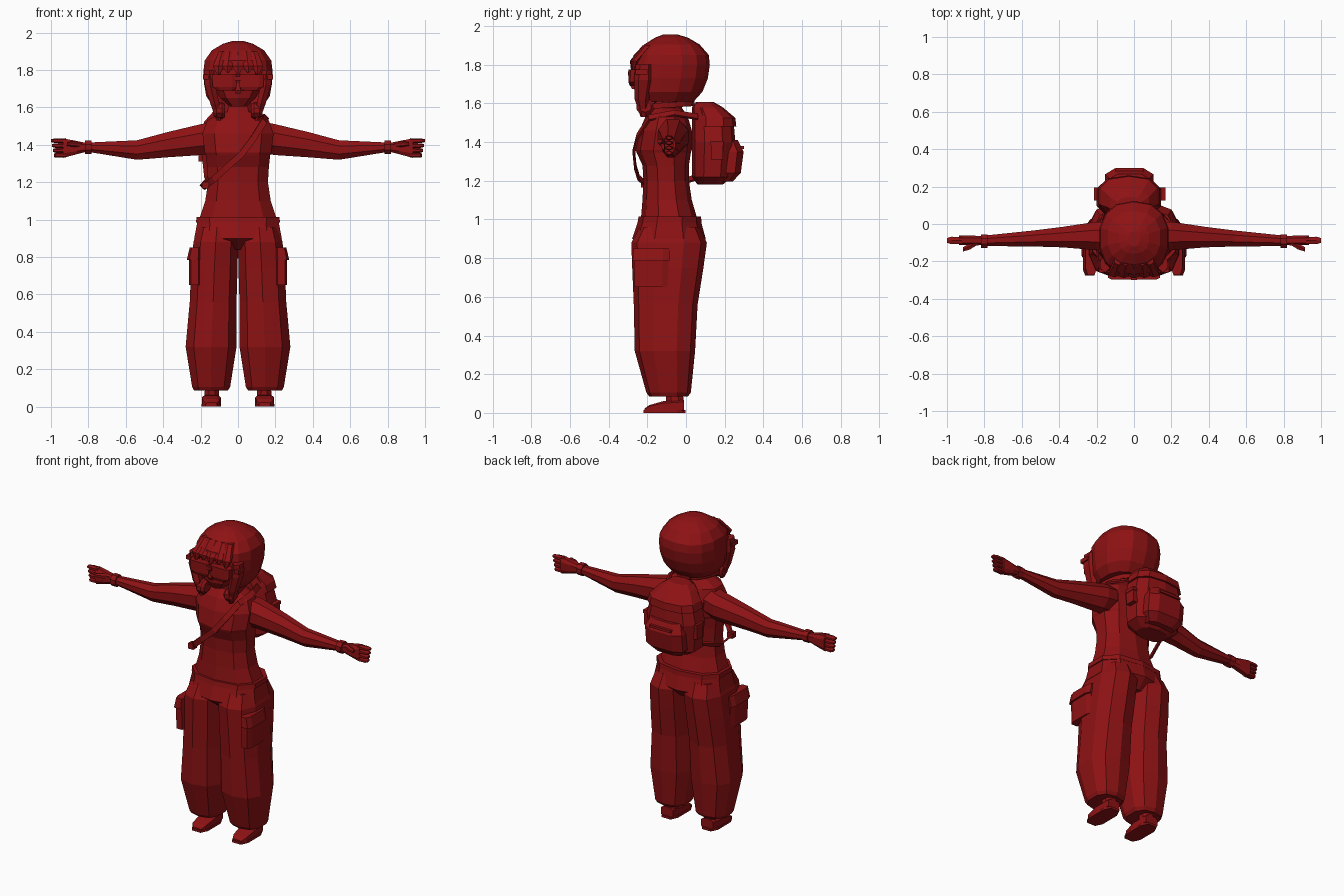
import bpy, bmesh, math
from mathutils import Vector

red = bpy.data.materials.new("dark_red")
red.diffuse_color = (0.27, 0.006, 0.007, 1)


def finish(name, bm, mirror=False, thick=0):
    bmesh.ops.recalc_face_normals(bm, faces=bm.faces)
    me = bpy.data.meshes.new(name)
    bm.to_mesh(me)
    bm.free()
    me.materials.append(red)
    ob = bpy.data.objects.new(name, me)
    bpy.context.collection.objects.link(ob)
    if thick:
        s = ob.modifiers.new("thickness", 'SOLIDIFY')
        s.thickness = thick
        s.offset = 0
    if mirror:
        ob.modifiers.new("mirror", 'MIRROR')
    return ob


def loft(name, rings, n=8, p=1.0, axis='z', mirror=False, cut=None):
    """Skin rings (t, a0, a1, b0, b1): position on the axis, then bounds on the other two."""
    bm = bmesh.new()
    ang = [2 * math.pi * (i + .5) / n for i in range(n)]
    f = lambda v: math.copysign(abs(v) ** p, v) if abs(v) > 1e-6 else 0
    us, vs = [f(math.cos(a)) for a in ang], [f(math.sin(a)) for a in ang]
    mu, mv = max(map(abs, us)), max(map(abs, vs))
    loops = []
    for t, a0, a1, b0, b1 in rings:
        loop = []
        for u, v in zip(us, vs):
            a = (a0 + a1) / 2 + (a1 - a0) / 2 * u / mu
            b = (b0 + b1) / 2 + (b1 - b0) / 2 * v / mv
            co = {'z': (a, b, t), 'x': (t, a, b), 'y': (a, t, b)}[axis]
            loop.append(bm.verts.new(co))
        loops.append(loop)
    for l0, l1 in zip(loops, loops[1:]):
        for i in range(n):
            j = (i + 1) % n
            bm.faces.new((l0[i], l0[j], l1[j], l1[i]))
    bm.faces.new(loops[0])
    bm.faces.new(loops[-1])
    if cut:
        bmesh.ops.delete(bm, geom=[g for g in bm.faces if cut(g.calc_center_median())], context='FACES')
    return finish(name, bm, mirror)


def sym(rings):
    """Rings (z, half width, y0, y1) centred on x = 0."""
    return [(z, -w, w, a, b) for z, w, a, b in rings]


def ribbon(name, points, side, thick=.012):
    bm = bmesh.new()
    s = Vector(side)
    rows = [(bm.verts.new(Vector(q) - s), bm.verts.new(Vector(q) + s)) for q in points]
    for (a, b), (c, d) in zip(rows, rows[1:]):
        bm.faces.new((a, b, d, c))
    return finish(name, bm, thick=thick)


def box(name, x0, x1, y0, y1, z0, z1, mirror=False):
    return loft(name, [(z0, x0, x1, y0, y1), (z1, x0, x1, y0, y1)], n=4, mirror=mirror)


# Torso with neck
loft("torso", sym([(.98, .215, -.235, .065), (1.1, .175, -.225, .03), (1.2, .16, -.22, .015),
                   (1.28, .165, -.225, .015), (1.345, .172, -.255, .025), (1.36, .178, -.26, .03),
                   (1.46, .19, -.24, .03), (1.53, .165, -.21, .01), (1.575, .085, -.175, -.02),
                   (1.66, .06, -.15, -.03)]), n=10, p=.85)

# Trousers
loft("trouser_leg", [(.085, .055, .235, -.19, .01), (.105, .042, .245, -.205, .025),
                     (.32, .008, .28, -.265, .047), (.56, .008, .258, -.27, .06),
                     (.75, .002, .25, -.278, .09), (.88, 0, .238, -.283, .108),
                     (.96, .01, .215, -.24, .07)], n=10, p=.8, mirror=True)
loft("trouser_hips", sym([(.84, .12, -.2, .04), (.9, .234, -.278, .102), (1.0, .215, -.245, .075)]), n=10, p=.8)
loft("waistband", sym([(.985, .224, -.25, .08), (1.015, .222, -.245, .078)]), n=10, p=.8)
loft("cargo_pocket", [(.65, .2, .262, -.265, -.09), (.8, .2, .262, -.27, -.09), (.82, .2, .25, -.26, -.1)],
     p=.5, mirror=True)
loft("pocket_flap", [(.785, .2, .274, -.276, -.085), (.85, .2, .258, -.272, -.085)], p=.5, mirror=True)

# Feet
loft("ankle", [(.04, .1, .18, -.1, -.01), (.14, .105, .175, -.11, -.02)], mirror=True)
loft("shoe", [(-.215, .115, .17, .004, .022), (-.19, .1, .188, .004, .04), (-.12, .092, .193, .004, .06),
              (-.01, .1, .185, .004, .068)], p=.5, axis='y', mirror=True)
loft("shoe_sole", [(0, .09, .195, -.22, -.002), (.014, .09, .195, -.22, -.002)], p=.6, mirror=True)

# Arms and hands
loft("arm", [(.1, -.17, 0, 1.36, 1.53), (.2, -.14, .012, 1.345, 1.51), (.38, -.125, -.015, 1.333, 1.467),
             (.54, -.12, -.035, 1.32, 1.424), (.8, -.118, -.062, 1.362, 1.412)], axis='x', mirror=True)
loft("bracelet", [(.782, -.128, -.055, 1.352, 1.422), (.818, -.128, -.055, 1.352, 1.422)],
     axis='x', mirror=True)
loft("palm", [(.8, -.112, -.066, 1.365, 1.408), (.86, -.115, -.062, 1.35, 1.42),
              (.935, -.112, -.062, 1.33, 1.434)], p=.7, axis='x', mirror=True)
for i in range(4):
    z = 1.331 + i * .026
    loft("finger", [(.92, -.108, -.07, z, z + .026), (.975, -.108, -.068, z, z + .025),
                    (.985 + .005 * min(i, 3), -.1, -.075, z + .005, z + .021)],
         n=6, axis='x', mirror=True)
loft("thumb", [(.835, -.11, -.08, 1.385, 1.415), (.875, -.135, -.1, 1.388, 1.418),
               (.915, -.148, -.125, 1.395, 1.415)], n=6, axis='x', mirror=True)

# Head
loft("face", sym([(1.605, .045, -.24, -.1), (1.65, .095, -.265, -.02), (1.72, .135, -.27, 0),
                  (1.8, .15, -.265, .02), (1.88, .12, -.23, .02)]), n=10, p=.85)
loft("nose", sym([(1.675, .012, -.28, -.25), (1.69, .014, -.287, -.25), (1.73, .006, -.272, -.25)]), n=4)
loft("hair", sym([(1.61, .135, -.235, .04), (1.66, .17, -.265, .085), (1.73, .182, -.275, .113),
                  (1.8, .184, -.278, .123), (1.85, .178, -.27, .118), (1.905, .14, -.215, .07),
                  (1.94, .08, -.16, .01), (1.955, .03, -.12, -.04)]), n=14, p=.85,
     cut=lambda c: c.z < 1.8 and c.y < -.18 and abs(c.x) < .12 and c.z > 1.615)
for i, x in enumerate((-.105, -.055, 0, .055, .105)):
    tip = 1.775 + .012 * (i % 2)
    y = .5 * x * x
    loft("fringe_lock", [(tip, x - .006, x + .006, y - .285, y - .27), (1.82, x - .03, x + .03, y - .29, y - .25),
                         (1.9, x * .8 - .02, x * .8 + .02, y - .225, y - .18)], n=6)
loft("side_lock", [(1.53, .092, .115, -.235, -.2), (1.62, .1, .148, -.265, -.19),
                   (1.72, .12, .178, -.27, -.17), (1.8, .13, .178, -.26, -.17)], n=6, mirror=True)

# Glasses
loft("glasses_lens", [(1.69, .02, .11, -.29, -.255), (1.71, .008, .135, -.298, -.245),
                      (1.775, .004, .14, -.298, -.24)], p=.5, mirror=True)
box("glasses_bridge", -.02, .02, -.3, -.27, 1.745, 1.765)
box("glasses_arm", .13, .187, -.26, -.2, 1.75, 1.775, mirror=True)

# Headphones around the neck
loft("headphone_cup", [(.07, -.245, -.175, 1.55, 1.615), (.085, -.256, -.164, 1.538, 1.628),
                       (.115, -.256, -.164, 1.538, 1.628), (.13, -.24, -.18, 1.555, 1.61)],
     n=10, axis='x', mirror=True)
arc = [math.pi * i / 10 for i in range(11)]
ribbon("headphone_band", [(.115 * math.cos(a), -.19 + .22 * math.sin(a), 1.585 + .015 * math.sin(a)) for a in arc],
       (0, 0, .014), .014)

# Backpack
loft("backpack_body", [(1.18, -.12, .07, .06, .19), (1.22, -.18, .13, .03, .24), (1.4, -.2, .145, .03, .255),
                       (1.52, -.17, .115, .03, .245), (1.575, -.13, .08, .03, .18), (1.6, -.1, .04, .04, .14)],
     n=10, p=.75)
loft("backpack_lid", [(1.48, -.192, .137, .04, .26), (1.525, -.18, .125, .04, .255),
                      (1.58, -.13, .08, .04, .19), (1.606, -.09, .04, .05, .145)], n=10, p=.75)
loft("backpack_pocket", [(1.195, -.12, .07, .14, .24), (1.24, -.155, .105, .14, .283),
                         (1.35, -.155, .105, .14, .298), (1.41, -.13, .08, .14, .268)], p=.6)
box("pocket_zip_flap", -.1, .05, .24, .3, 1.365, 1.38)
for x in (-.21, .125):
    box("backpack_side_pouch", x, x + .04, .13, .19, 1.31, 1.4)
    box("backpack_side_pouch_lid", x - .004, x + .044, .126, .194, 1.385, 1.405)
box("backpack_handle", -.055, .005, .03, .045, 1.59, 1.615)

# Carrying strap
ribbon("chest_strap", [(.1, .06, 1.53), (.15, -.06, 1.55), (.14, -.19, 1.525), (.08, -.25, 1.43),
                       (.02, -.27, 1.35), (-.07, -.262, 1.27), (-.13, -.245, 1.215), (-.18, -.2, 1.178),
                       (-.19, -.08, 1.175), (-.15, .06, 1.22)], (.012, 0, -.012))
box("strap_buckle", -.192, -.155, -.232, -.195, 1.165, 1.2)
